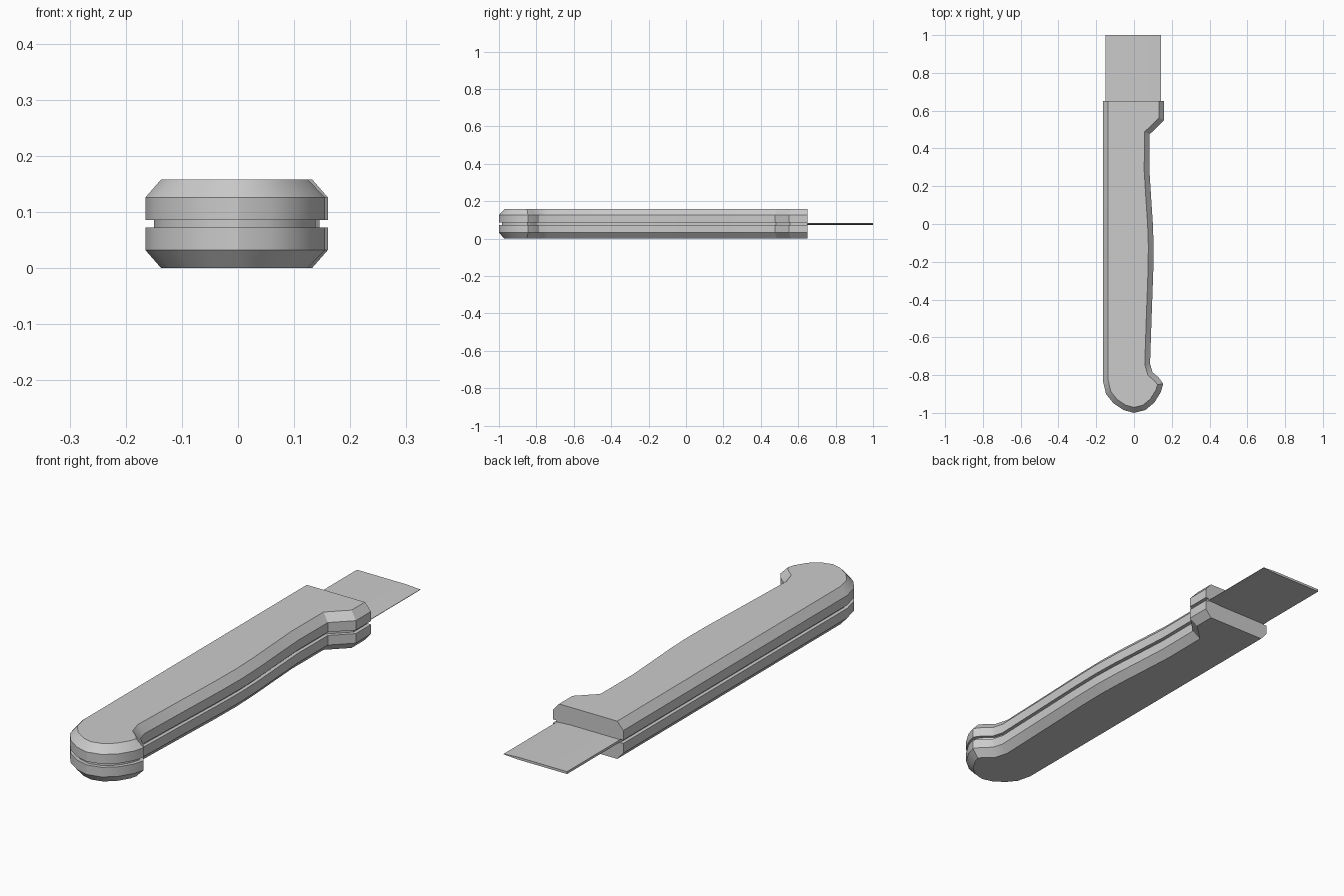
import bpy
import bmesh
from mathutils import Vector

if "Cube" in bpy.data.objects:
    bpy.data.objects.remove(bpy.data.objects["Cube"])

# Handle outline seen from above, counter-clockwise, open at the flat nose
OUTLINE = [Vector(p) for p in [
    (-.165, .65), (-.165, -.83), (-.148, -.9), (-.108, -.95), (-.055, -.985),
    (0, -1), (.06, -.985), (.108, -.945), (.142, -.89), (.155, -.845),
    (.13, -.812), (.098, -.785), (.085, -.74), (.093, -.5), (.102, -.25),
    (.104, -.12), (.1, 0), (.09, .15), (.082, .28), (.083, .475),
    (.16, .55), (.16, .65)]]
MID_Z = 0.079


def inset(pts, d):
    """Mitred inward offset; the two nose ends stay on the nose plane."""
    normals = []
    for a, b in zip(pts, pts[1:]):
        e = (b - a).normalized()
        normals.append(Vector((-e.y, e.x)))
    out = []
    for i, p in enumerate(pts):
        n1 = normals[max(i - 1, 0)]
        n2 = normals[min(i, len(normals) - 1)]
        out.append(p + (n1 + n2) * d / (1 + n1.dot(n2)))
    return out


def loft(name, rings):
    """Closed solid from stacked outlines given as (points, z)."""
    bm = bmesh.new()
    rows = [[bm.verts.new((p[0], p[1], z)) for p in pts] for pts, z in rings]
    n = len(rows[0])
    for lo, hi in zip(rows, rows[1:]):
        for i in range(n):
            j = (i + 1) % n
            bm.faces.new((lo[i], lo[j], hi[j], hi[i]))
    bm.faces.new(rows[0][::-1])
    bm.faces.new(rows[-1])
    bmesh.ops.recalc_face_normals(bm, faces=bm.faces)
    mesh = bpy.data.meshes.new(name)
    bm.to_mesh(mesh)
    bm.free()
    ob = bpy.data.objects.new(name, mesh)
    bpy.context.collection.objects.link(ob)
    bpy.context.view_layer.objects.active = ob
    ob.select_set(True)
    bpy.ops.object.shade_smooth_by_angle(angle=0.5)
    ob.select_set(False)
    return ob


# Two chamfered handle shells, mirrored about the blade plane
for name, s in (("handle_upper", 1), ("handle_lower", -1)):
    loft(name, [(OUTLINE, MID_Z + s * .007),
                (OUTLINE, MID_Z + s * .047),
                (inset(OUTLINE, .028), MID_Z + s * .079)])

# Recessed core filling the groove between the shells
core = inset(OUTLINE, .015)
loft("handle_core", [(core, MID_Z - .007), (core, MID_Z + .007)])

# Thin blade, ground down towards its right-hand cutting edge
profile = [(-.15, -.005), (.08, -.005), (.143, -.001),
           (.143, .001), (.08, .005), (-.15, .005)]
blade = loft("blade", [(profile, .6), (profile, 1.0)])
for v in blade.data.vertices:
    v.co = (v.co.x, v.co.z, MID_Z + v.co.y)
blade.data.flip_normals()
